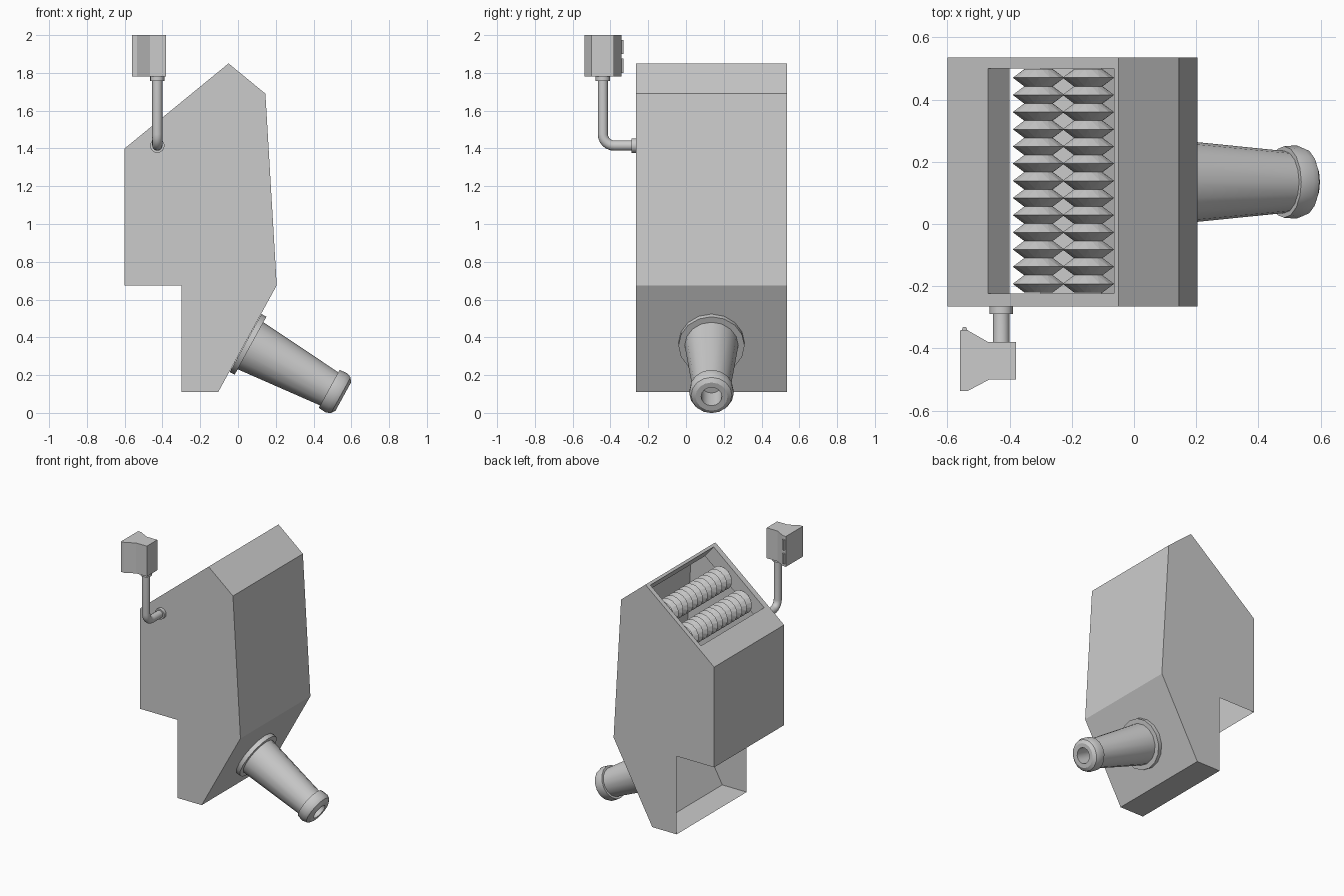
import bpy, bmesh, math
from mathutils import Vector, Matrix

cube = bpy.data.objects.get("Cube")
if cube:
    bpy.data.objects.remove(cube, do_unlink=True)

grey = bpy.data.materials.new("plain_grey")
grey.use_nodes = True
COLOR = (0.6, 0.6, 0.6, 1)
grey.diffuse_color = COLOR
for node in grey.node_tree.nodes:
    if node.type == 'BSDF_PRINCIPLED':
        node.inputs["Base Color"].default_value = COLOR


def finish(name, bm, smooth=False):
    bmesh.ops.remove_doubles(bm, verts=bm.verts, dist=1e-5)
    bmesh.ops.recalc_face_normals(bm, faces=bm.faces)
    mesh = bpy.data.meshes.new(name)
    bm.to_mesh(mesh)
    bm.free()
    mesh.materials.append(grey)
    obj = bpy.data.objects.new(name, mesh)
    bpy.context.collection.objects.link(obj)
    if smooth:
        bpy.ops.object.select_all(action='DESELECT')
        obj.select_set(True)
        bpy.context.view_layer.objects.active = obj
        bpy.ops.object.shade_smooth_by_angle(angle=math.radians(32))
    return obj


def face(bm, points):
    return bm.faces.new([bm.verts.new(p) for p in points])


def lathe(name, profile, origin, axis, sides=16):
    """Revolve (radius, distance) points about an axis."""
    bm = bmesh.new()
    verts = [bm.verts.new((r, 0, h)) for r, h in profile]
    edges = [bm.edges.new(pair) for pair in zip(verts, verts[1:])]
    bmesh.ops.spin(bm, geom=verts + edges, cent=(0, 0, 0), axis=(0, 0, 1),
                   angle=math.tau, steps=sides)
    turn = Vector(axis).to_track_quat('Z', 'Y').to_matrix().to_4x4()
    bmesh.ops.transform(bm, matrix=Matrix.Translation(origin) @ turn, verts=bm.verts)
    return finish(name, bm, True)


def prism(name, outline, z0, z1):
    bm = bmesh.new()
    base = face(bm, [(x, y, z0) for x, y in outline])
    top = bmesh.ops.extrude_face_region(bm, geom=[base])["geom"]
    bmesh.ops.translate(bm, vec=(0, 0, z1 - z0),
                        verts=[g for g in top if isinstance(g, bmesh.types.BMVert)])
    bm.faces.new(base.verts) if not base.is_valid else None
    return finish(name, bm)


# Housing: sheet shell, open below and behind, hopper hole in the sloping top
FRONT, BACK = -0.265, 0.535
outline = [(-0.6, 1.4), (-0.05, 1.85), (0.145, 1.69), (0.205, 0.675),
           (-0.105, 0.11), (-0.3, 0.11), (-0.3, 0.675), (-0.6, 0.675)]


def slope_z(x):
    return 1.4 + (x + 0.6) * 0.45 / 0.55


bm = bmesh.new()
for y in (FRONT, BACK):
    face(bm, [(x, y, z) for x, z in outline])
open_sides = (0, 5, 6)
for i, (a, b) in enumerate(zip(outline, outline[1:] + outline[:1])):
    if i not in open_sides:
        face(bm, [(a[0], FRONT, a[1]), (b[0], FRONT, b[1]),
                  (b[0], BACK, b[1]), (a[0], BACK, a[1])])


def slope_rect(x0, x1, y0, y1):
    return [Vector((x, y, slope_z(x))) for x, y in ((x0, y0), (x1, y0), (x1, y1), (x0, y1))]


outer = slope_rect(-0.6, -0.05, FRONT, BACK)
inner = slope_rect(-0.47, -0.065, -0.223, 0.5)
inward = Vector((0.633, 0, -0.774)) * 0.11
for i in range(4):
    j = (i + 1) % 4
    face(bm, [outer[i], outer[j], inner[j], inner[i]])
    face(bm, [inner[i], inner[j], inner[j] + inward, inner[i] + inward])
finish("housing", bm)


# Toothed rollers: alternating ridge and groove rings, staggered by half a step
def roller(name, x, z, teeth=13, sides=14):
    bm = bmesh.new()
    rings = []
    count = teeth * 2 + 1
    for k in range(count):
        radius = 0.085 if k % 2 else 0.046
        y = -0.22 + 0.718 * k / (count - 1)
        rings.append([bm.verts.new((x + radius * math.cos(a), y, z + radius * math.sin(a)))
                      for a in [math.tau * (s + 0.5 * (k % 2)) / sides for s in range(sides)]])
    for k, (lo, hi) in enumerate(zip(rings, rings[1:])):
        if k % 2:
            lo, hi = hi, lo
        for s in range(sides):
            t = (s + 1) % sides
            bm.faces.new((lo[s], lo[t], hi[s]))
            bm.faces.new((hi[s], lo[t], hi[t]))
    bm.faces.new(rings[0])
    bm.faces.new(rings[-1])
    finish(name, bm)


for name, x in (("upper_roller", -0.147), ("lower_roller", -0.307)):
    roller(name, x, slope_z(x) - 0.125)

# Outlet spout: flange, tapered tube and rounded rim with a bore
lathe("outlet_spout",
      [(0, 0), (0.175, 0), (0.175, 0.03), (0.142, 0.03), (0.1, 0.505), (0.115, 0.505),
       (0.118, 0.55), (0.108, 0.575), (0.085, 0.59), (0.055, 0.59), (0.055, 0.45), (0, 0.45)],
      (0.04, 0.135, 0.37), (0.877, 0, -0.481))

# Bent arm carrying the control box
ARM_X, ARM_Y, ARM_Z, BEND, PIPE = -0.427, -0.44, 1.415, 0.06, 0.027
path = [(FRONT, ARM_Z)]
for k in range(7):
    a = math.pi / 2 * k / 6
    path.append((ARM_Y + BEND - BEND * math.sin(a), ARM_Z + BEND - BEND * math.cos(a)))
path.append((ARM_Y, 1.78))
bm = bmesh.new()
rings = []
for k, p in enumerate(path):
    a = math.pi / 2 * min(max(k - 1, 0), 6) / 6
    side = Vector((0, math.sin(a), math.cos(a)))
    centre = Vector((ARM_X, p[0], p[1]))
    rings.append([bm.verts.new(centre + PIPE * (Vector((math.cos(t), 0, 0)) + side * math.sin(t)))
                  for t in [math.tau * s / 16 for s in range(16)]])
for lo, hi in zip(rings, rings[1:]):
    for s in range(16):
        t = (s + 1) % 16
        bm.faces.new((lo[s], lo[t], hi[t], hi[s]))
finish("control_arm", bm, True)
collar = [(0, 0), (0.038, 0), (0.038, 0.024), (0, 0.024)]
lathe("arm_wall_collar", collar, (ARM_X, FRONT, ARM_Z), (0, -1, 0))
lathe("arm_top_collar", collar, (ARM_X, ARM_Y, 1.756), (0, 0, 1))

# Control box with flared rear end and two small buttons
prism("control_box",
      [(-0.56, -0.537), (-0.535, -0.537), (-0.465, -0.5), (-0.38, -0.5),
       (-0.38, -0.38), (-0.468, -0.38), (-0.535, -0.342), (-0.56, -0.342)], 1.78, 2.0)
for name, z in (("lower_button", 1.8), ("upper_button", 1.9)):
    prism(name, [(-0.555, -0.343), (-0.535, -0.343), (-0.54, -0.332), (-0.55, -0.332)], z, z + 0.075)
